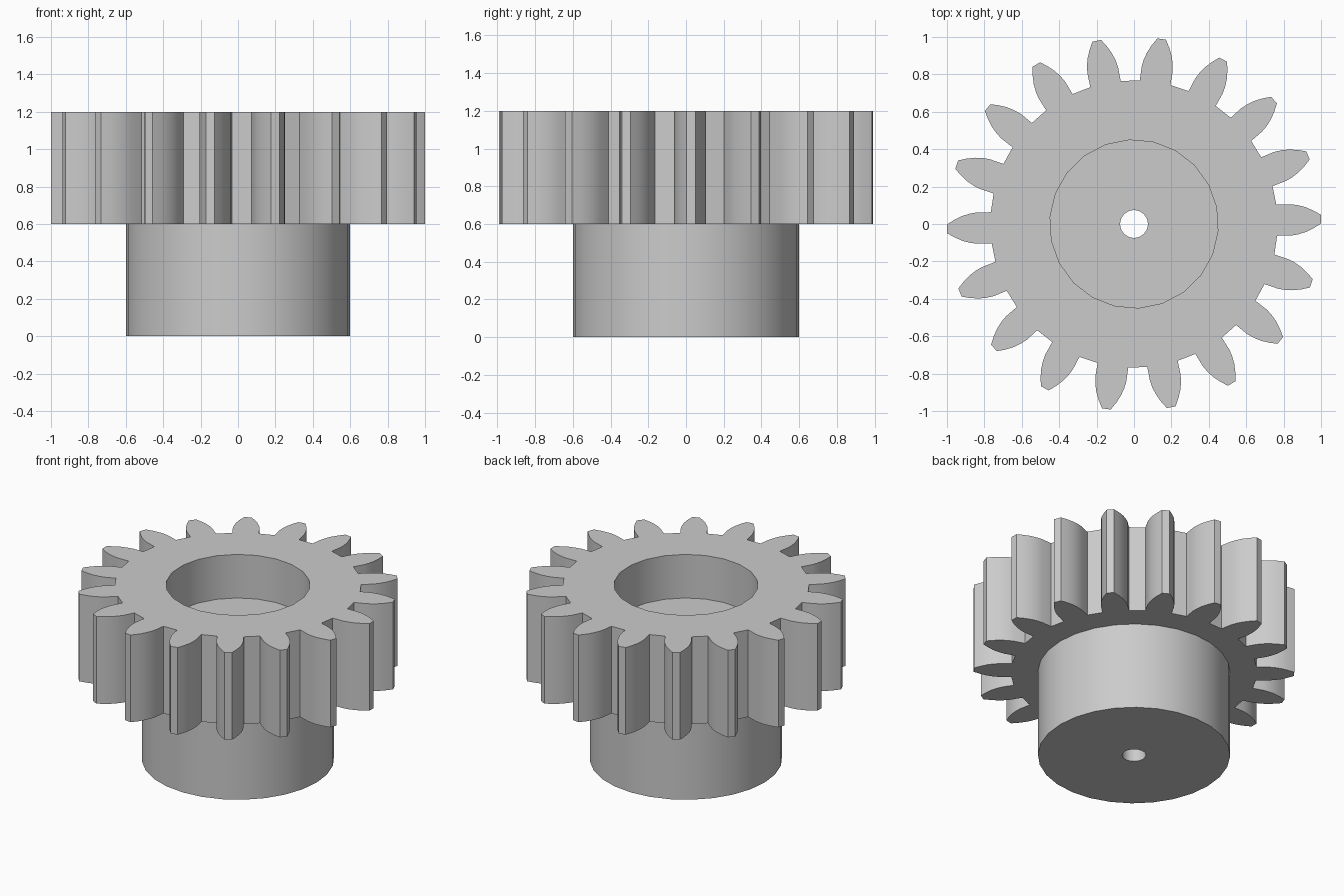
import bpy
import bmesh
from math import radians, cos, sin, pi

cube = bpy.data.objects.get("Cube")
if cube:
    bpy.data.objects.remove(cube, do_unlink=True)

TEETH = 18
TURN = 1.5  # degrees by which the first tooth is off the x axis
# Half a tooth: radius and half angle in degrees, from root to tip
FLANK = [(0.768, 6.2), (0.843, 5.7), (0.88, 5.1), (0.92, 4.15), (0.96, 2.85), (1.0, 1.35)]

steel = bpy.data.materials.new("light_grey_metal")
steel.use_nodes = True
steel.diffuse_color = (0.6, 0.6, 0.6, 1)
steel.node_tree.nodes["Principled BSDF"].inputs["Base Color"].default_value = (0.6, 0.6, 0.6, 1)


def prism(name, outline, bottom, top):
    """Extrude a list of (radius, degrees) points from bottom to top."""
    bm = bmesh.new()
    verts = [bm.verts.new((r * cos(radians(a)), r * sin(radians(a)), bottom)) for r, a in outline]
    face = bm.faces.new(verts)
    raised = bmesh.ops.extrude_face_region(bm, geom=[face])["geom"]
    bmesh.ops.translate(bm, vec=(0, 0, top - bottom),
                        verts=[g for g in raised if isinstance(g, bmesh.types.BMVert)])
    bmesh.ops.recalc_face_normals(bm, faces=bm.faces)
    mesh = bpy.data.meshes.new(name)
    bm.to_mesh(mesh)
    bm.free()
    mesh.materials.append(steel)
    obj = bpy.data.objects.new(name, mesh)
    bpy.context.collection.objects.link(obj)
    return obj


def circle(radius, sides, turn=0):
    return [(radius, turn + 360 * i / sides) for i in range(sides)]


def combine(target, tool, operation):
    """Apply a boolean and discard the helper."""
    mod = target.modifiers.new(tool.name, "BOOLEAN")
    mod.object, mod.operation, mod.solver = tool, operation, "EXACT"
    bpy.context.view_layer.objects.active = target
    bpy.ops.object.modifier_apply(modifier=mod.name)
    bpy.data.objects.remove(tool, do_unlink=True)


# Toothed wheel
outline = []
for i in range(TEETH):
    centre = TURN + 360 / TEETH * i
    outline += [(r, centre - a) for r, a in FLANK]
    outline += [(r, centre + a) for r, a in reversed(FLANK)]
gear = prism("gear", outline, 0.6, 1.2)

# Hub below, reaching into the wheel
combine(gear, prism("hub", circle(0.6, 28), 0, 0.75), "UNION")
# Wide pocket in the top, narrow bore all the way through
combine(gear, prism("pocket_cutter", circle(0.45, 22, 11.5), 0.9, 1.4), "DIFFERENCE")
combine(gear, prism("bore_cutter", circle(0.075, 16), -0.2, 1.4), "DIFFERENCE")

# Smooth round walls, sharp rims
bpy.ops.object.select_all(action="DESELECT")
gear.select_set(True)
bpy.context.view_layer.objects.active = gear
bpy.ops.object.shade_smooth_by_angle(angle=pi / 6)
